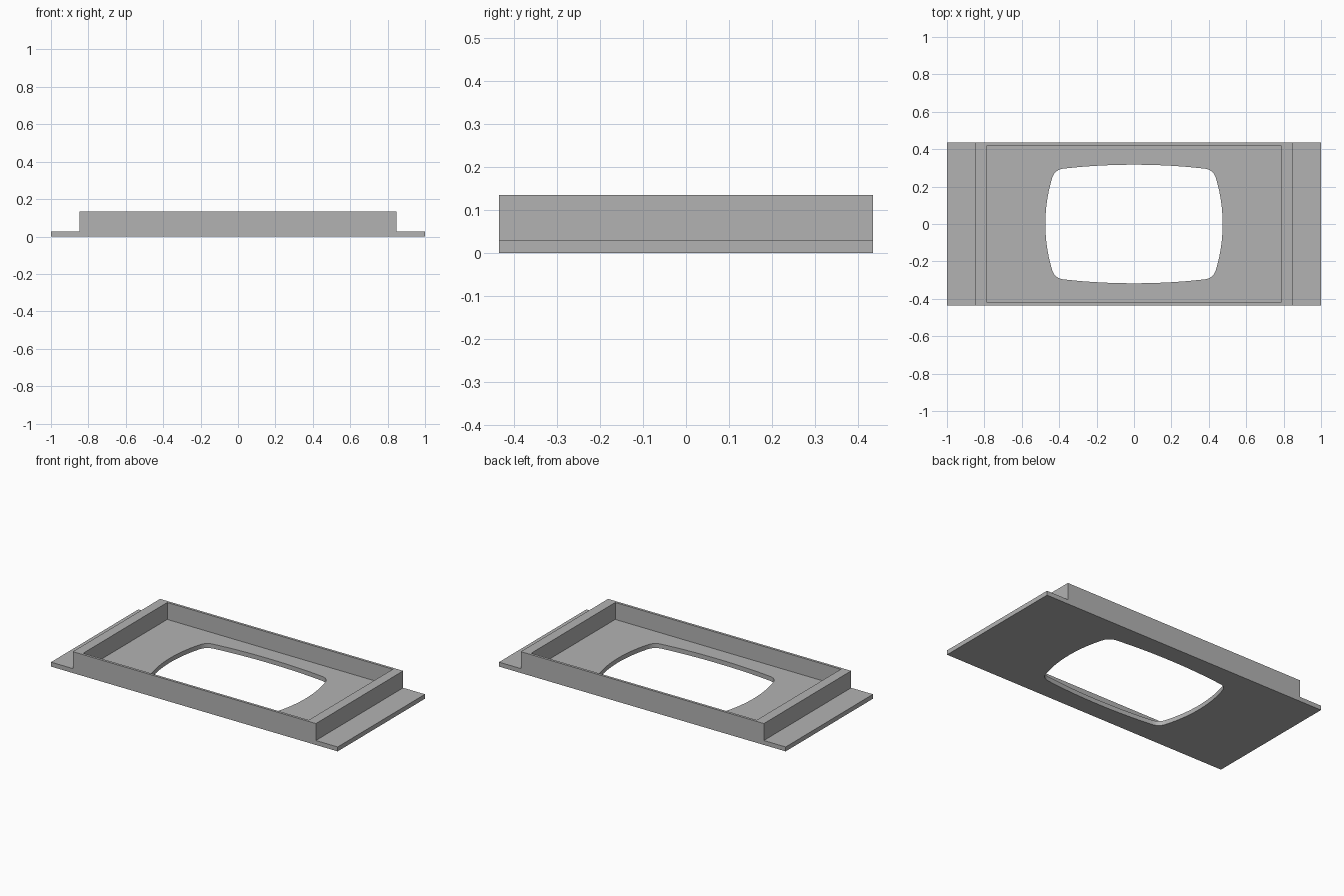
import bpy, bmesh
from mathutils import Vector

cube = bpy.data.objects.get("Cube")
if cube:
    bpy.data.objects.remove(cube, do_unlink=True)

HALF_DEPTH = 0.435
FLANGE_TOP = 0.028
RIM_TOP = 0.135

grey = bpy.data.materials.new("plain_grey")
grey.use_nodes = True
colour = (0.45, 0.45, 0.45, 1)
grey.diffuse_color = colour
grey.node_tree.nodes["Principled BSDF"].inputs["Base Color"].default_value = colour


def prism(name, outline, offset):
    """Extrude a closed outline along an offset into a solid."""
    bm = bmesh.new()
    face = bm.faces.new([bm.verts.new(p) for p in outline])
    ext = bmesh.ops.extrude_face_region(bm, geom=[face], use_keep_orig=True)
    moved = [v for v in ext["geom"] if isinstance(v, bmesh.types.BMVert)]
    bmesh.ops.translate(bm, verts=moved, vec=offset)
    bmesh.ops.recalc_face_normals(bm, faces=bm.faces)
    mesh = bpy.data.meshes.new(name)
    bm.to_mesh(mesh)
    bm.free()
    mesh.materials.append(grey)
    obj = bpy.data.objects.new(name, mesh)
    bpy.context.collection.objects.link(obj)
    return obj


def cut(target, cutter):
    """Subtract the cutter and remove it."""
    cutter.hide_render = True
    mod = target.modifiers.new("cut", "BOOLEAN")
    mod.operation = "DIFFERENCE"
    mod.solver = "EXACT"
    mod.object = cutter
    bpy.context.view_layer.objects.active = target
    bpy.ops.object.modifier_apply(modifier=mod.name)
    bpy.data.objects.remove(cutter, do_unlink=True)


def bezier(a, b, c, steps):
    """Quadratic curve from a to c, without its last point."""
    a, b, c = Vector(a), Vector(b), Vector(c)
    return [a * (1 - t) ** 2 + b * 2 * t * (1 - t) + c * t * t
            for t in (i / steps for i in range(steps))]


# Stepped body: low side flanges and a raised middle block
half = [(1, 0), (1, FLANGE_TOP), (0.848, FLANGE_TOP), (0.848, RIM_TOP)]
section = half + [(-x, z) for x, z in reversed(half)]
frame = prism("bezel_frame", [(x, -HALF_DEPTH, z) for x, z in section],
              (0, 2 * HALF_DEPTH, 0))

# Rectangular pocket that leaves a thin rim
px, py = 0.787, 0.419
pocket = prism("pocket_cutter",
               [(sx * px, sy * py, FLANGE_TOP)
                for sx, sy in ((-1, -1), (1, -1), (1, 1), (-1, 1))],
               (0, 0, 0.3))
cut(frame, pocket)

# Window opening with bowed sides and rounded corners
quarter = (bezier((0.474, 0), (0.474, 0.125), (0.438, 0.245), 10)
           + bezier((0.438, 0.245), (0.426, 0.286), (0.385, 0.295), 8)
           + bezier((0.385, 0.295), (0.2, 0.317), (0, 0.317), 10)
           + [Vector((0, 0.317))])
upper = quarter + [Vector((-p.x, p.y)) for p in reversed(quarter[:-1])]
outline = upper + [Vector((p.x, -p.y)) for p in reversed(upper[1:-1])]
window = prism("window_cutter", [(p.x, p.y, -0.1) for p in outline], (0, 0, 0.3))
cut(frame, window)

# Smooth opening wall, crisp box edges
bpy.ops.object.select_all(action="DESELECT")
frame.select_set(True)
bpy.context.view_layer.objects.active = frame
bpy.ops.object.shade_smooth_by_angle(angle=0.6)
